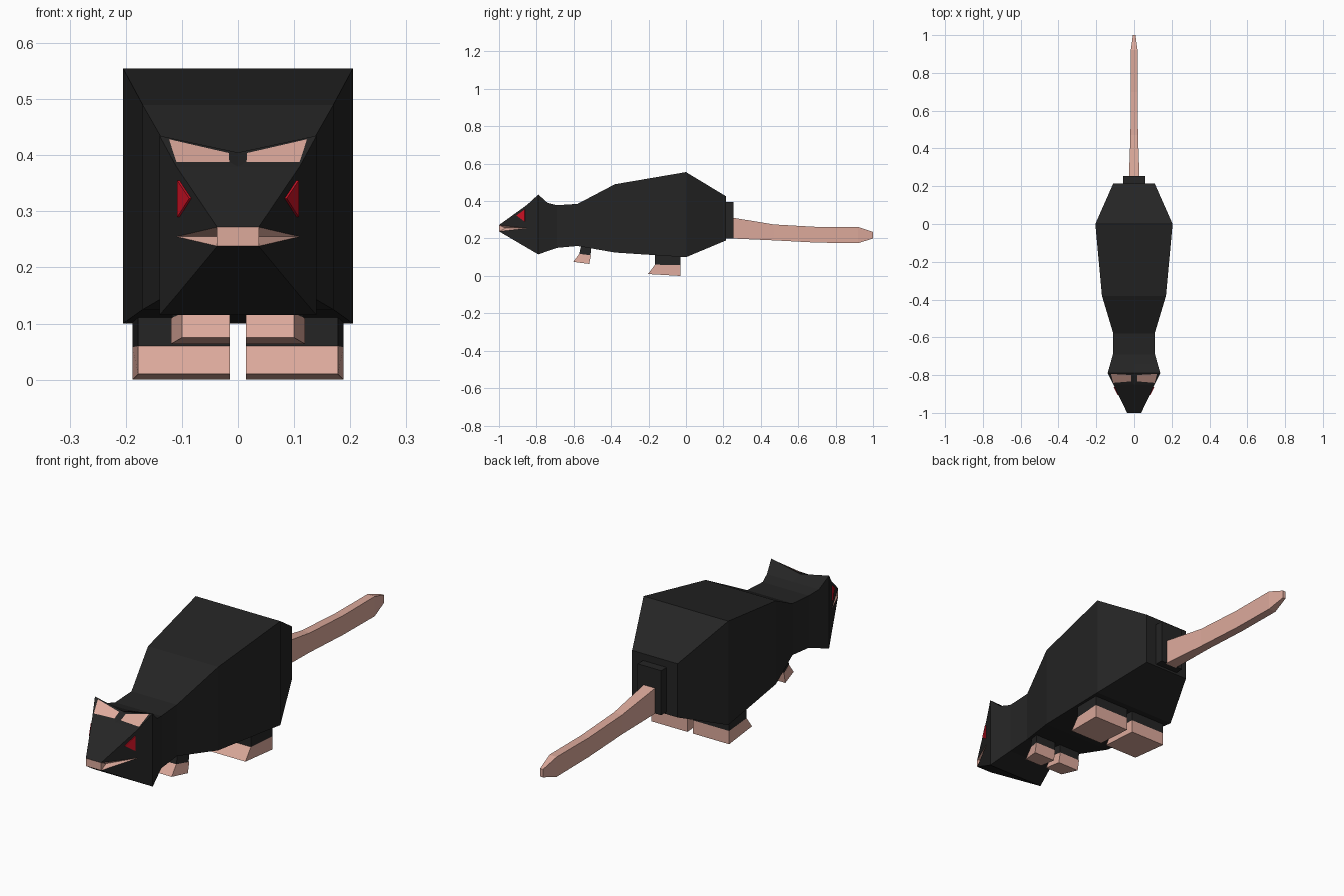
import bpy, bmesh
from mathutils import Vector

cube = bpy.data.objects.get("Cube")
if cube:
    bpy.data.objects.remove(cube, do_unlink=True)


def material(name, rgb):
    m = bpy.data.materials.new(name)
    m.use_nodes = True
    m.diffuse_color = (*rgb, 1)
    bsdf = next(n for n in m.node_tree.nodes if n.type == 'BSDF_PRINCIPLED')
    bsdf.inputs["Base Color"].default_value = (*rgb, 1)
    return m


BLACK = material("black_fur", (0.018, 0.018, 0.018))
PINK = material("pink_skin", (0.72, 0.40, 0.33))
RED = material("red_eye", (0.62, 0.006, 0.018))


def build(name, faces, mats):
    """faces: list of (points, material slot); shared corners are welded."""
    bm = bmesh.new()
    for pts, slot in faces:
        f = bm.faces.new([bm.verts.new(p) for p in pts])
        f.material_index = slot
    bmesh.ops.remove_doubles(bm, verts=bm.verts[:], dist=0.0005)
    bmesh.ops.recalc_face_normals(bm, faces=bm.faces[:])
    me = bpy.data.meshes.new(name)
    bm.to_mesh(me)
    bm.free()
    for m in mats:
        me.materials.append(m)
    ob = bpy.data.objects.new(name, me)
    bpy.context.collection.objects.link(ob)
    return ob


def loft(loops, cap_start=True, cap_end=True):
    faces = []
    for a, b in zip(loops, loops[1:]):
        n = len(a)
        faces += [([a[i], a[(i + 1) % n], b[(i + 1) % n], b[i]], 0) for i in range(n)]
    if cap_start:
        faces.append((loops[0], 0))
    if cap_end:
        faces.append((loops[-1], 0))
    return faces


def rect(y, hw, lo, hi):
    return [(-hw, y, lo), (hw, y, lo), (hw, y, hi), (-hw, y, hi)]


# Body sections: y, half width, bottom, top, top centre
sections = [
    (-0.79, 0.14, 0.115, 0.435, 0.405),
    (-0.74, 0.126, 0.133, 0.39, 0.39),
    (-0.69, 0.112, 0.15, 0.378, 0.378),
    (-0.58, 0.11, 0.16, 0.385, 0.385),
    (-0.38, 0.17, 0.125, 0.49, 0.49),
    (0.0, 0.205, 0.10, 0.555, 0.555),
    (0.215, 0.11, 0.19, 0.425, 0.425),
]
body = loft([[(-w, y, lo), (w, y, lo), (w, y, hi), (0, y, c), (-w, y, hi)]
             for y, w, lo, hi, c in sections], cap_start=False)


# Head: welded onto the open front of the body
def side(s):
    return dict(T=(s * .037, -1, .272), B=(s * .037, -1, .238),
                I=(s * .037, -.965, .255), M=(s * .11, -.85, .255),
                U=(s * .11, -.85, .38), L=(s * .11, -.85, .15),
                H=(s * .14, -.79, .435), K=(s * .14, -.79, .115))


def forehead(s, u, v):
    """Point on the sloping front of an ear."""
    low = Vector((s * .11 * u, -.85, .38))
    high = Vector((s * .14 * u, -.79, .405 + .03 * u))
    return low.lerp(high, v)


l, r = side(1), side(-1)
D = (0, -.85, .38)
head = [([l['T'], r['T'], r['U'], D, l['U']], 0),
        ([l['B'], r['B'], r['L'], l['L']], 0),
        ([l['L'], r['L'], r['K'], l['K']], 0),
        ([l['T'], r['T'], r['B'], l['B']], 1)]
for s, p in ((1, l), (-1, r)):
    head += [([p[k] for k in keys], slot) for keys, slot in
             (("TUM", 0), ("BLM", 0), ("UMLKH", 0),
              ("TIM", 1), ("IBM", 1), ("TBI", 1))]
    # ear front with a pink inner panel
    outer = [forehead(s, u, v) for u, v in ((0, 0), (1, 0), (1, 1), (0, 1))]
    inner = [forehead(s, u, v) for u, v in ((.13, .28), (.96, .15), (.89, .94), (.12, .84))]
    head.append((inner, 1))
    for i in range(4):
        j = (i + 1) % 4
        head.append(([outer[i], outer[j], inner[j], inner[i]], 0))
build("body_and_head", body + head, [BLACK, PINK])

# Rump block and tail
build("tail_base", loft([rect(.205, .057, .2, .395), rect(.253, .057, .2, .395)]), [BLACK])
build("tail", loft([rect(*t) for t in (
    (.245, .028, .2, .312), (.47, .02, .19, .275), (.70, .019, .178, .262),
    (.92, .018, .175, .262), (1.0, .007, .2, .235))]), [PINK])


def limb(name, mat, s, profile, x_in, x_front, x_back):
    """profile: (y, z) of front bottom, front top, back top, back bottom."""
    outs = (x_front, x_front, x_back, x_back)
    a = [(s * x_in, y, z) for y, z in profile]
    b = [(s * x, y, z) for x, (y, z) in zip(outs, profile)]
    build(name, loft([a, b]), [mat])


for s, tag in ((1, "left"), (-1, "right")):
    # Hind leg and foot
    limb(f"hind_leg_{tag}", BLACK, s,
         ((-.165, .06), (-.165, .15), (-.03, .15), (-.03, .058)), .014, .178, .188)
    limb(f"hind_foot_{tag}", PINK, s,
         ((-.203, .01), (-.165, .06), (-.03, .058), (-.03, 0)), .014, .178, .188)
    # Front leg and foot
    limb(f"front_leg_{tag}", BLACK, s,
         ((-.57, .118), (-.555, .19), (-.505, .19), (-.51, .11)), .014, .10, .118)
    limb(f"front_foot_{tag}", PINK, s,
         ((-.602, .075), (-.57, .118), (-.508, .11), (-.517, .064)), .014, .10, .119)

    # Eye: thin triangular plate on the side of the snout
    tri = [Vector((s * (.037 + .103 * (y + 1) / .21), y, z))
           for y, z in ((-.905, .323), (-.862, .355), (-.862, .29))]
    off = Vector((s * .9, -.44, 0))
    build(f"eye_{tag}", loft([[p - off * .003 for p in tri], [p + off * .004 for p in tri]]), [RED])
